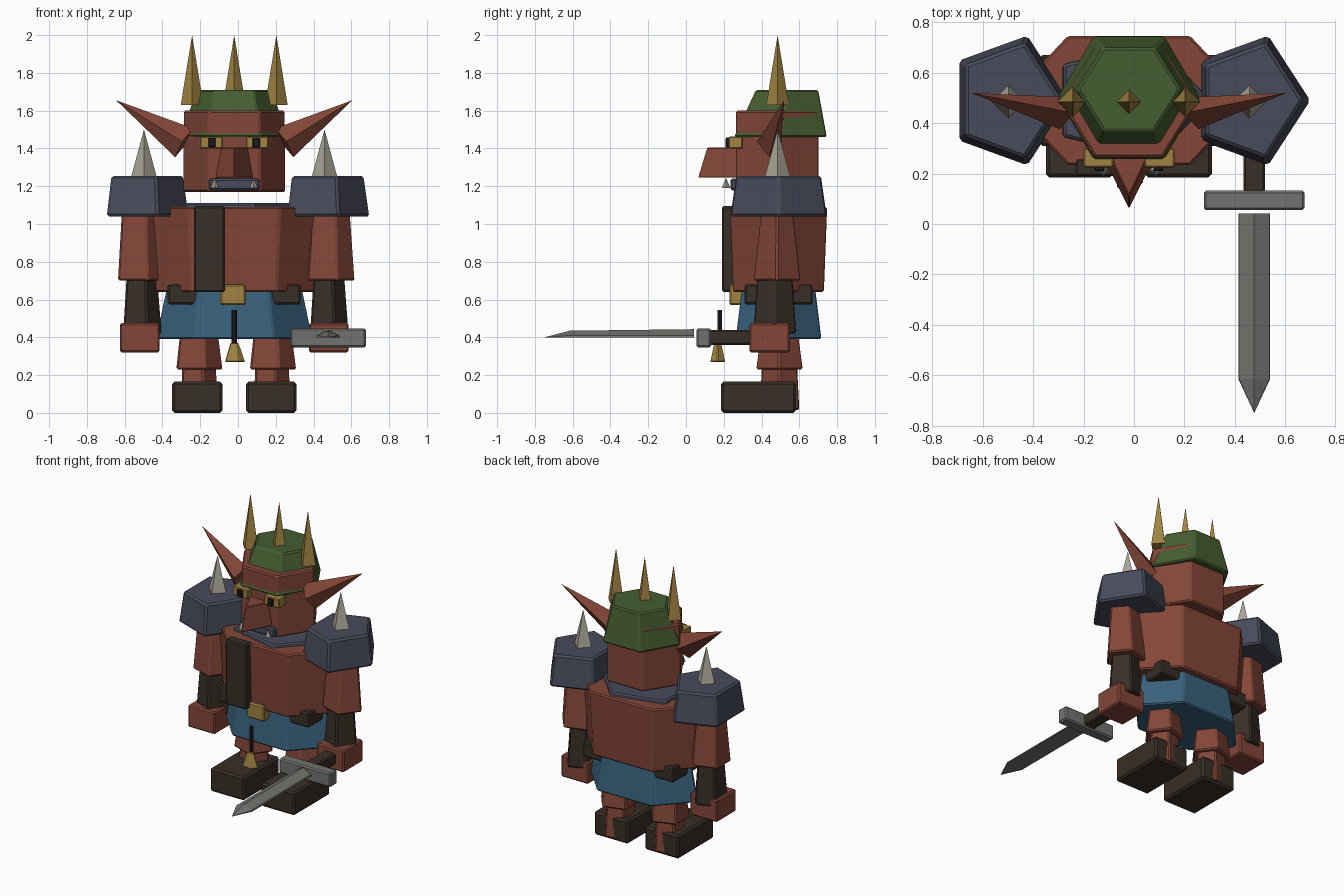
import bpy, bmesh
from math import cos, sin, pi
from mathutils import Vector

if "Cube" in bpy.data.objects:
    bpy.data.objects.remove(bpy.data.objects["Cube"])

CX, CY = -0.02, 0.49  # body axis


def material(name, rgb):
    m = bpy.data.materials.new(name)
    m.diffuse_color = (*rgb, 1)
    m.use_nodes = True
    m.node_tree.nodes["Principled BSDF"].inputs["Base Color"].default_value = m.diffuse_color
    return m


SKIN = material("skin", (0.23, 0.062, 0.04))
GREEN = material("green", (0.06, 0.11, 0.03))
SLATE = material("slate", (0.065, 0.07, 0.105))
BROWN = material("brown", (0.04, 0.028, 0.02))
BLUE = material("blue", (0.04, 0.12, 0.2))
GOLD = material("gold", (0.36, 0.23, 0.055))
BONE = material("bone", (0.4, 0.38, 0.31))
STEEL = material("steel", (0.17, 0.17, 0.16))
BLACK = material("black", (0.012, 0.012, 0.015))


def finish(name, bm, mat, bevel):
    bmesh.ops.recalc_face_normals(bm, faces=bm.faces)
    me = bpy.data.meshes.new(name)
    bm.to_mesh(me)
    bm.free()
    me.materials.append(mat)
    ob = bpy.data.objects.new(name, me)
    bpy.context.collection.objects.link(ob)
    if bevel:
        mod = ob.modifiers.new("bevel", "BEVEL")
        mod.width = bevel
        mod.segments = 1
    return ob


def loft(name, rings, mat, bevel=0.009):
    """Joins rings of points; a one-point ring makes a tip."""
    bm = bmesh.new()
    loops = [[bm.verts.new(p) for p in r] for r in rings]
    for a, b in zip(loops, loops[1:]):
        n = len(a)
        for i in range(n):
            j = (i + 1) % n
            bm.faces.new([a[i], a[j], b[0]] if len(b) == 1 else [a[i], a[j], b[j], b[i]])
    for r in (loops[0], loops[-1]):
        if len(r) > 2:
            bm.faces.new(r)
    return finish(name, bm, mat, bevel)


def ring(n, x, y, z, rx, ry):
    return [(x + rx * cos(2 * pi * i / n), y + ry * sin(2 * pi * i / n), z) for i in range(n)]


def prism(name, n, x, y, z0, r0, z1, r1, mat, bevel=0.009, y1=None):
    return loft(name, [ring(n, x, y, z0, *r0), ring(n, x, y if y1 is None else y1, z1, *r1)], mat, bevel)


def spike(name, x, y, z0, z1, r, mat):
    return loft(name, [ring(4, x, y, z0, r, r), [(x, y, z1)]], mat, 0)


def box(name, x, y, z, mat, bevel=0.009):
    pts = lambda h: [(x[0], y[0], h), (x[1], y[0], h), (x[1], y[1], h), (x[0], y[1], h)]
    return loft(name, [pts(z[0]), pts(z[1])], mat, bevel)


# torso and clothing
prism("torso", 6, CX, CY, 0.64, (0.45, 0.277), 1.09, (0.485, 0.297), SKIN)
prism("collar", 5, CX, CY, 1.07, (0.33, 0.25), 1.11, (0.32, 0.24), SLATE)
box("chest_strap", (-0.233, -0.07), (0.19, 0.26), (0.64, 1.095), BROWN)
box("belt", (-0.372, 0.332), (0.31, 0.67), (0.575, 0.68), BROWN)
box("buckle", (-0.095, 0.04), (0.23, 0.33), (0.57, 0.68), GOLD)
prism("skirt", 6, CX, CY, 0.39, (0.42, 0.262), 0.65, (0.365, 0.225), BLUE)
prism("tassel_cord", 6, CX, 0.178, 0.36, (0.014, 0.014), 0.545, (0.014, 0.014), BLACK, 0)
prism("tassel_bell", 5, CX, 0.168, 0.27, (0.06, 0.042), 0.37, (0.025, 0.02), GOLD, 0.004)

# head and helmet
prism("head", 6, CX, 0.483, 1.17, (0.275, 0.253), 1.60, (0.27, 0.253), SKIN)
prism("helmet", 6, CX, 0.5, 1.46, (0.285, 0.283), 1.71, (0.205, 0.19), GREEN, y1=0.535)
prism("nose", 4, CX, 0.26, 1.245, (0.1, 0.2), 1.405, (0.072, 0.152), SKIN, 0.005)
box("mouth", (-0.155, 0.115), (0.235, 0.29), (1.178, 1.24), SLATE)
for i in (-1, 0, 1):
    spike("helmet_horn", CX + 0.223 * i, 0.485, 1.63, 2.0, 0.06, GOLD)

for s, side in ((-1, "left"), (1, "right")):
    X = lambda d: CX + s * d
    # face
    box("eye_" + side, sorted((X(0.062), X(0.18))), (0.225, 0.3), (1.4, 1.462), GOLD, 0.005)
    box("pupil_" + side, sorted((X(0.098), X(0.136))), (0.21, 0.24), (1.405, 1.457), BLACK, 0.004)
    spike("tusk_" + side, X(0.103), 0.212, 1.19, 1.245, 0.023, BONE)
    # ear: four-sided cone along a slanted axis
    base, tip = Vector((X(0.265), 0.44, 1.43)), Vector((X(0.625), 0.52, 1.655))
    d = (tip - base).normalized()
    u = Vector((0, 1, 0)) - d * d.y
    u.normalize()
    v = d.cross(u)
    loft("ear_" + side, [[base + u * 0.065, base + v * 0.09, base - u * 0.065, base - v * 0.09], [tip]], SKIN, 0)
    # shoulder pad with spike
    prism("shoulder_pad_" + side, 5, X(0.478), CY, 1.04, (0.243, 0.272), 1.255, (0.212, 0.24), SLATE, 0.012)
    spike("shoulder_spike_" + side, X(0.478), 0.485, 1.24, 1.5, 0.07, BONE)
    # arm
    prism("upper_arm_" + side, 5, X(0.502), 0.482, 0.7, (0.14, 0.132), 1.06, (0.115, 0.09), SKIN)
    prism("bracer_" + side, 5, X(0.495), 0.47, 0.42, (0.115, 0.122), 0.72, (0.092, 0.1), BROWN)
    box("hand_" + side, (X(0.5) - 0.105, X(0.5) + 0.105), (0.335, 0.55), (0.32, 0.475), SKIN)
    # leg
    prism("thigh_" + side, 5, X(0.195), 0.495, 0.23, (0.138, 0.132), 0.46, (0.108, 0.1), SKIN)
    prism("shin_" + side, 5, X(0.193), 0.495, 0.015, (0.112, 0.113), 0.26, (0.1, 0.1), SKIN)
    box("boot_" + side, (X(0.196) - 0.133, X(0.196) + 0.133), (0.185, 0.582), (0.0, 0.165), BROWN, 0.013)

# sword held forward in the right hand
SX = 0.477
box("sword_grip", (SX - 0.043, SX + 0.043), (0.1, 0.36), (0.36, 0.44), BROWN)
box("sword_guard", (SX - 0.2, SX + 0.2), (0.055, 0.132), (0.347, 0.447), STEEL)
section = lambda y, top: [(SX - 0.063, y, 0.4), (SX + 0.063, y, 0.4), (SX + 0.06, y, 0.41),
                          (SX, y, top), (SX - 0.06, y, 0.41)]
loft("sword_blade", [section(0.042, 0.443), section(-0.615, 0.435), [(SX, -0.75, 0.4)]], STEEL, 0)
